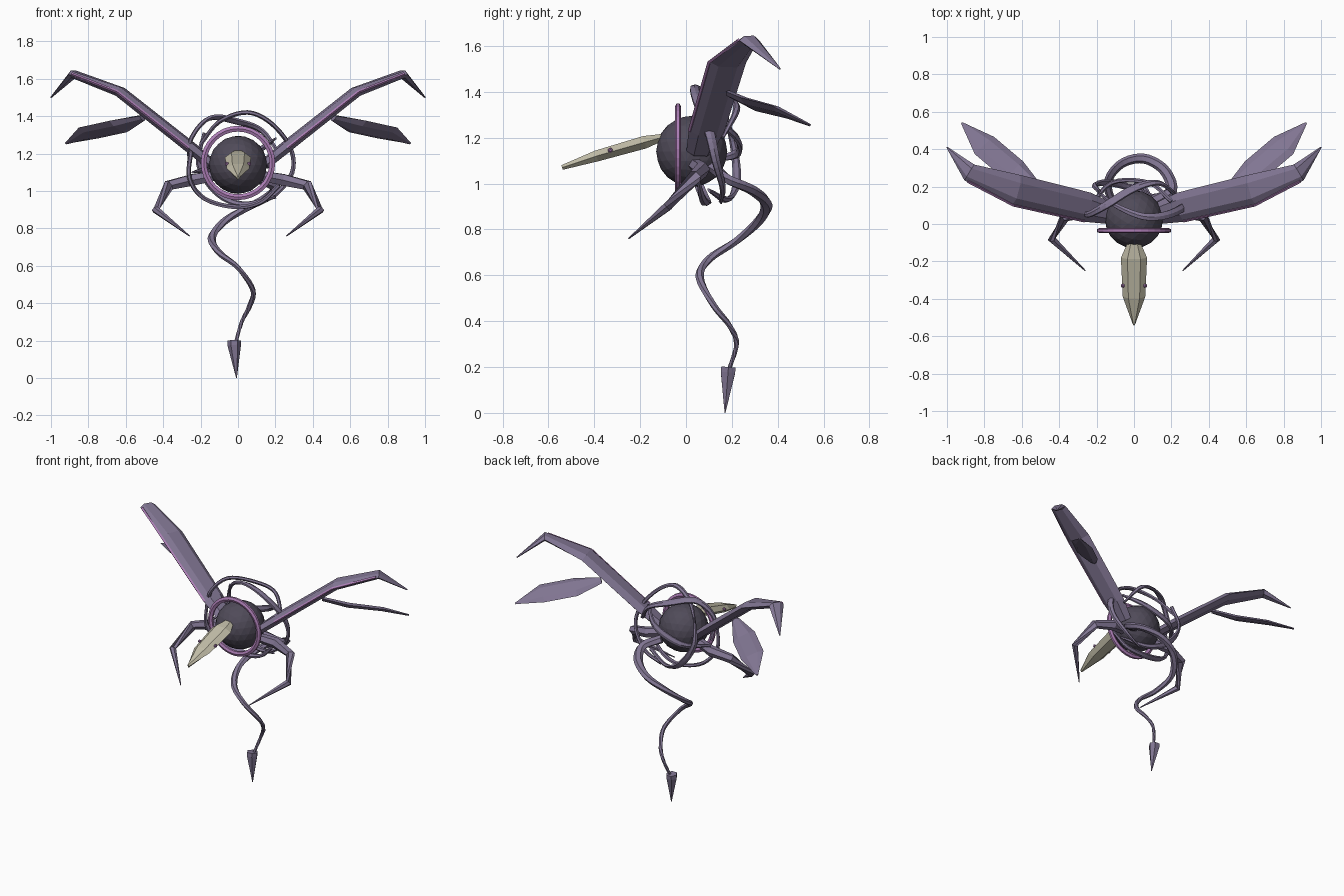
import bpy, bmesh, math
from mathutils import Vector, Matrix

default = bpy.data.objects.get("Cube")
if default:
    bpy.data.objects.remove(default, do_unlink=True)


def material(name, colour):
    mat = bpy.data.materials.new(name)
    mat.use_nodes = True
    mat.diffuse_color = (*colour, 1)
    mat.node_tree.nodes["Principled BSDF"].inputs["Base Color"].default_value = (*colour, 1)
    return mat


PURPLE = material("dusty purple", (0.22, 0.18, 0.29))
DARK = material("dark slate", (0.08, 0.07, 0.10))
PINK = material("orchid pink", (0.42, 0.21, 0.47))
BONE = material("bone beige", (0.55, 0.52, 0.40))
BODY = Vector((0, 0.025, 1.14))


def finish(name, bm, mat, mirror=False):
    """Turn a bmesh into a flat shaded object, optionally mirrored across x."""
    bmesh.ops.recalc_face_normals(bm, faces=bm.faces[:])
    mesh = bpy.data.meshes.new(name)
    bm.to_mesh(mesh)
    bm.free()
    mesh.materials.append(mat)
    obj = bpy.data.objects.new(name, mesh)
    bpy.context.collection.objects.link(obj)
    if mirror:
        obj.modifiers.new("Mirror", "MIRROR").use_axis[0] = True
    return obj


def smooth_path(points, steps):
    """Catmull-Rom interpolation through the points."""
    pts = [Vector(p) for p in points]
    ext = [2 * pts[0] - pts[1]] + pts + [2 * pts[-1] - pts[-2]]
    path = []
    for a, b, c, d in zip(ext, ext[1:], ext[2:], ext[3:]):
        for i in range(steps):
            t = i / steps
            path.append(0.5 * (2 * b + (c - a) * t + (2 * a - 5 * b + 4 * c - d) * t * t
                               + (3 * b - a - 3 * c + d) * t ** 3))
    return path + [pts[-1]]


def loft(name, points, sizes, hint, mat, sides=6, mirror=False, closed=False):
    """Sweep a flattened polygon along a path; sizes are (half width, half thickness)."""
    pts = [Vector(p) for p in points]
    bm = bmesh.new()
    rings = []
    last = len(pts) - 1
    for i, p in enumerate(pts):
        if closed:
            tangent = pts[(i + 1) % len(pts)] - pts[i - 1]
        else:
            tangent = pts[min(i + 1, last)] - pts[max(i - 1, 0)]
        tangent.normalize()
        side = hint(p) if callable(hint) else Vector(hint)
        side = (side - tangent * side.dot(tangent)).normalized()
        up = tangent.cross(side)
        w, h = sizes(i / last) if callable(sizes) else sizes[i]
        angles = [math.tau * k / sides for k in range(sides)]
        rings.append([bm.verts.new(p + side * w * math.cos(a) + up * h * math.sin(a))
                      for a in angles])
    pairs = list(zip(rings, rings[1:]))
    if closed:
        pairs.append((rings[-1], rings[0]))
    else:
        bm.faces.new(rings[0])
        bm.faces.new(rings[-1])
    for a, b in pairs:
        for k in range(sides):
            n = (k + 1) % sides
            bm.faces.new((a[k], a[n], b[n], b[k]))
    return finish(name, bm, mat, mirror)


def from_body(p):
    return p - BODY


# Round faceted body
bm = bmesh.new()
bmesh.ops.create_icosphere(bm, subdivisions=3, radius=0.155, matrix=Matrix.Translation(BODY))
finish("body", bm, DARK)

# Collar ring around the face
collar = [(0.183 * math.cos(a), -0.035, 1.15 + 0.183 * math.sin(a))
          for a in (math.tau * i / 32 for i in range(32))]
loft("collar_ring", collar, lambda t: (0.014, 0.018), (0, 1, 0), PINK, closed=True)

# Blade-shaped beak with small nostrils
loft("beak", [(0, -0.09, 1.205), (0, -0.18, 1.18), (0, -0.39, 1.12), (0, -0.54, 1.07)],
     [(0.03, 0.015), (0.07, 0.032), (0.06, 0.028), (0.005, 0.012)], (1, 0, 0), BONE)
bm = bmesh.new()
bmesh.ops.create_icosphere(bm, subdivisions=1, radius=0.012,
                           matrix=Matrix.Translation((0.06, -0.33, 1.145)))
finish("nostril", bm, PINK, mirror=True)

# Main wings, with a thin trim along the leading edge
wing = [(0.14, 0.06, 1.14), (0.25, 0.09, 1.23), (0.63, 0.18, 1.53), (0.88, 0.275, 1.625),
        (1.0, 0.41, 1.5)]
wing_sizes = [(0.06, 0.03), (0.08, 0.032), (0.085, 0.03), (0.05, 0.022), (0.004, 0.004)]
loft("wing", wing, wing_sizes, (-0.2, 1, 0), PURPLE, mirror=True)
trim = [Vector(p) + Vector((0.2, -1, 0)).normalized() * w[0] * 0.93
        for p, w in zip(wing[1:4], wing_sizes[1:4])]
loft("wing_trim", trim, lambda t: (0.009, 0.009), (0, 1, 0), PINK, sides=4, mirror=True)

# Trailing feathers
loft("wing_feather", [(0.51, 0.19, 1.39), (0.64, 0.285, 1.345), (0.8, 0.42, 1.31),
                      (0.92, 0.54, 1.255)],
     [(0.025, 0.015), (0.075, 0.018), (0.075, 0.015), (0.006, 0.006)],
     (0.65, -0.65, 0.4), PURPLE, mirror=True)

# Jointed clawed legs
loft("leg", [(0.13, 0.04, 1.08), (0.24, 0.07, 1.06), (0.37, 0.04, 1.03), (0.44, -0.08, 0.9),
             (0.26, -0.25, 0.76)],
     [(0.03, 0.03), (0.035, 0.035), (0.03, 0.03), (0.022, 0.022), (0.003, 0.003)],
     (0, 0.5, 1), PURPLE, mirror=True)

# Curved bands wrapped loosely round the body
bands = {
    "upper_band": [(-0.26, 0.1, 1.15), (-0.25, 0.05, 1.28), (-0.15, 0.1, 1.39),
                   (0, 0.19, 1.37), (0.13, 0.22, 1.32), (0.22, 0.16, 1.2)],
    "crown_band": [(-0.2, 0.18, 1.25), (-0.1, 0.1, 1.37), (0.05, 0.04, 1.42),
                   (0.18, 0.05, 1.36), (0.28, 0.1, 1.23), (0.29, 0.13, 1.1),
                   (0.2, 0.16, 0.98), (0.08, 0.15, 0.92)],
    "lower_band": [(-0.25, 0.02, 1.22), (-0.26, 0.03, 1.07), (-0.18, 0.07, 0.96),
                   (-0.02, 0.09, 0.915), (0.12, 0.07, 0.94), (0.22, 0.05, 1.03)],
    "back_band": [(-0.18, 0.17, 1.31), (-0.21, 0.21, 1.15), (-0.12, 0.22, 1),
                  (0.02, 0.18, 0.93), (0.2, 0.1, 0.97)],
    "cross_band": [(-0.24, 0.08, 1.1), (-0.12, 0.22, 1.13), (0.08, 0.22, 1.2),
                   (0.2, 0.12, 1.28)],
}
for name, points in bands.items():
    loft(name, smooth_path(points, 5),
         lambda t: (0.012, 0.006 + 0.018 * math.sin(math.pi * t)), from_body, PURPLE)

# Spiral tail, thick at the root and thin at the tip
tail = [(0.1, 0.12, 1.07), (0.2, 0.18, 1.02), (0.16, 0.29, 0.97), (0.05, 0.35, 0.91),
        (-0.07, 0.32, 0.84), (-0.14, 0.22, 0.75), (-0.1, 0.1, 0.67), (0, 0.06, 0.59),
        (0.08, 0.12, 0.47), (0.06, 0.19, 0.38), (0.02, 0.22, 0.3), (-0.015, 0.185, 0.18)]
loft("tail", smooth_path(tail, 5), lambda t: (0.033 - 0.024 * t, 0.024 - 0.015 * t),
     lambda p: Vector((p.x - 0.02, p.y - 0.2, 0.01)), PURPLE)

# Pointed tail barb
loft("tail_barb", [(-0.02, 0.185, 0.2), (-0.02, 0.183, 0.175), (-0.008, 0.17, 0)],
     [(0.036, 0.036), (0.036, 0.036), (0.002, 0.002)], (1, 0, 0), PURPLE)
